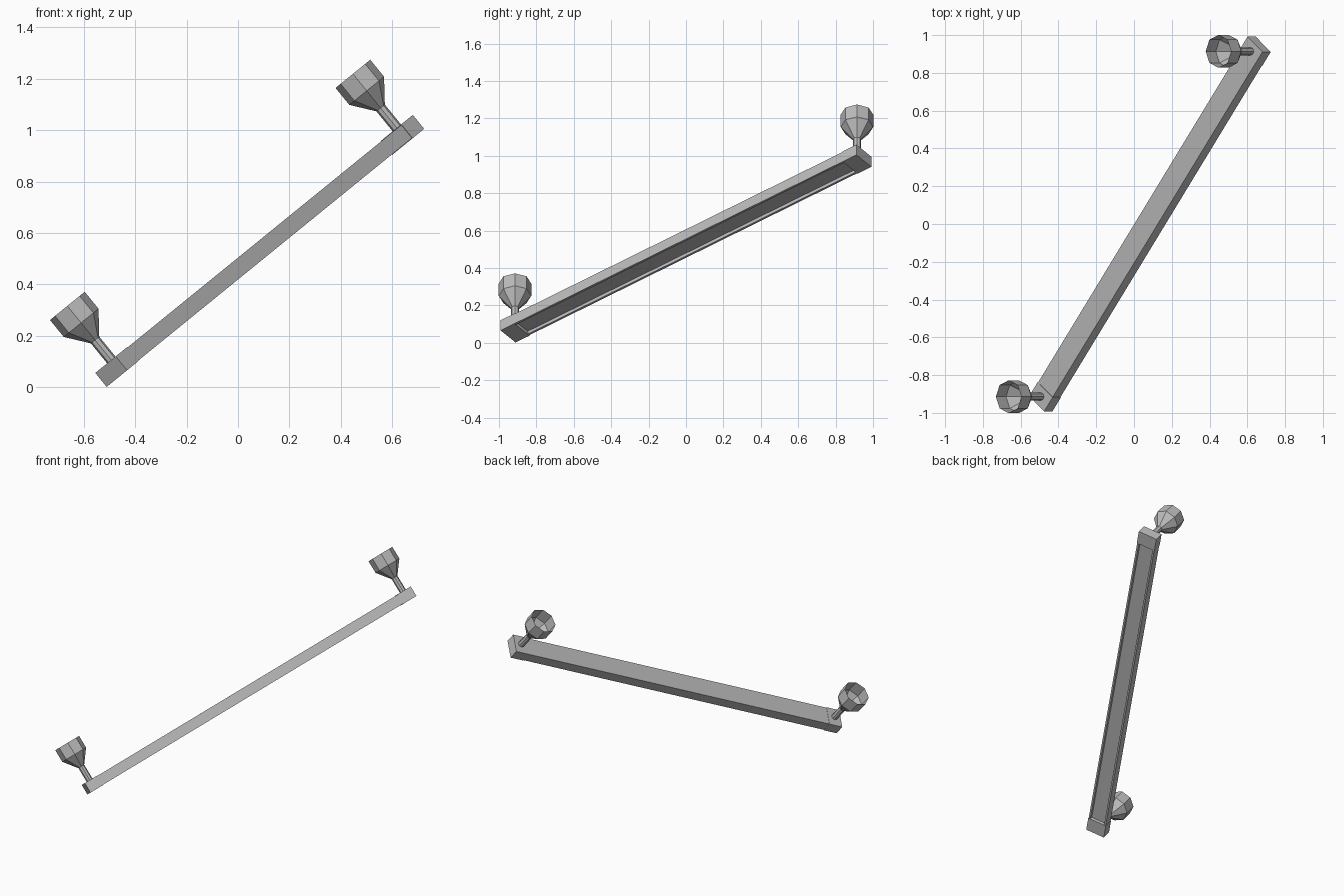
import bpy, bmesh, math
from mathutils import Matrix, Vector

if "Cube" in bpy.data.objects:
    bpy.data.objects.remove(bpy.data.objects["Cube"])

# One plain grey for everything
grey = bpy.data.materials.new("plain_grey")
grey.use_nodes = True
colour = (0.5, 0.5, 0.5, 1)
grey.diffuse_color = colour
grey.node_tree.nodes["Principled BSDF"].inputs["Base Color"].default_value = colour

# Tilted frame: its z is the post axis; the bar is turned within its xy plane
LENGTH, WIDTH, THICK, BLOCK = 2.416, 0.13, 0.07, 0.094
tilt = Matrix.Translation((0.0625, 0, 0.5575)) @ Matrix.Rotation(math.radians(-39.1), 4, 'Y')
bar = tilt @ Matrix.Rotation(math.radians(51.95), 4, 'Z')


def add_object(name, bm, matrix):
    bmesh.ops.recalc_face_normals(bm, faces=bm.faces)
    mesh = bpy.data.meshes.new(name)
    bm.to_mesh(mesh)
    bm.free()
    mesh.materials.append(grey)
    obj = bpy.data.objects.new(name, mesh)
    obj.matrix_world = matrix
    bpy.context.collection.objects.link(obj)
    return obj


def end_block(name, side):
    bm = bmesh.new()
    bmesh.ops.create_cube(bm, size=1)
    bmesh.ops.scale(bm, vec=(BLOCK, WIDTH, THICK), verts=bm.verts)
    x = side * (LENGTH - BLOCK) / 2
    bmesh.ops.translate(bm, vec=(x, 0, -THICK / 2), verts=bm.verts)
    add_object(name, bm, bar)


def cross_bar():
    # Channel section, open underneath, extruded between the blocks
    w, lip, depth = WIDTH / 2 - 0.002, 0.012, 0.02
    top, low = -0.002, -THICK + 0.002
    half = [(w, top), (w, low), (w - lip, low), (w - lip, low + depth)]
    section = half + [(-y, z) for y, z in reversed(half)]
    span = LENGTH - 2 * BLOCK
    bm = bmesh.new()
    face = bm.faces.new([bm.verts.new((-span / 2, y, z)) for y, z in section])
    new = bmesh.ops.extrude_face_region(bm, geom=[face])["geom"]
    verts = [v for v in new if isinstance(v, bmesh.types.BMVert)]
    bmesh.ops.translate(bm, vec=(span, 0, 0), verts=verts)
    add_object("cross_bar", bm, bar)


def cup_post(name, side):
    # Eight-sided stem flaring into an open cup
    profile = [(0.021, -0.005), (0.021, 0.1), (0.087, 0.186), (0.087, 0.271)]
    base = Matrix.Rotation(math.radians(51.95), 4, 'Z') @ Vector((side * (LENGTH - BLOCK) / 2, 0, 0))
    bm = bmesh.new()
    rings = []
    for r, z in profile:
        angles = [i * math.tau / 8 for i in range(8)]
        rings.append([bm.verts.new((r * math.cos(a), r * math.sin(a), z)) for a in angles])
    for low, high in zip(rings, rings[1:]):
        for i in range(8):
            j = (i + 1) % 8
            bm.faces.new((low[i], low[j], high[j], high[i]))
    bm.faces.new(rings[0])
    add_object(name, bm, tilt @ Matrix.Translation(base))


cross_bar()
for label, side in (("lower", -1), ("upper", 1)):
    end_block(label + "_end_block", side)
    cup_post(label + "_cup_post", side)
